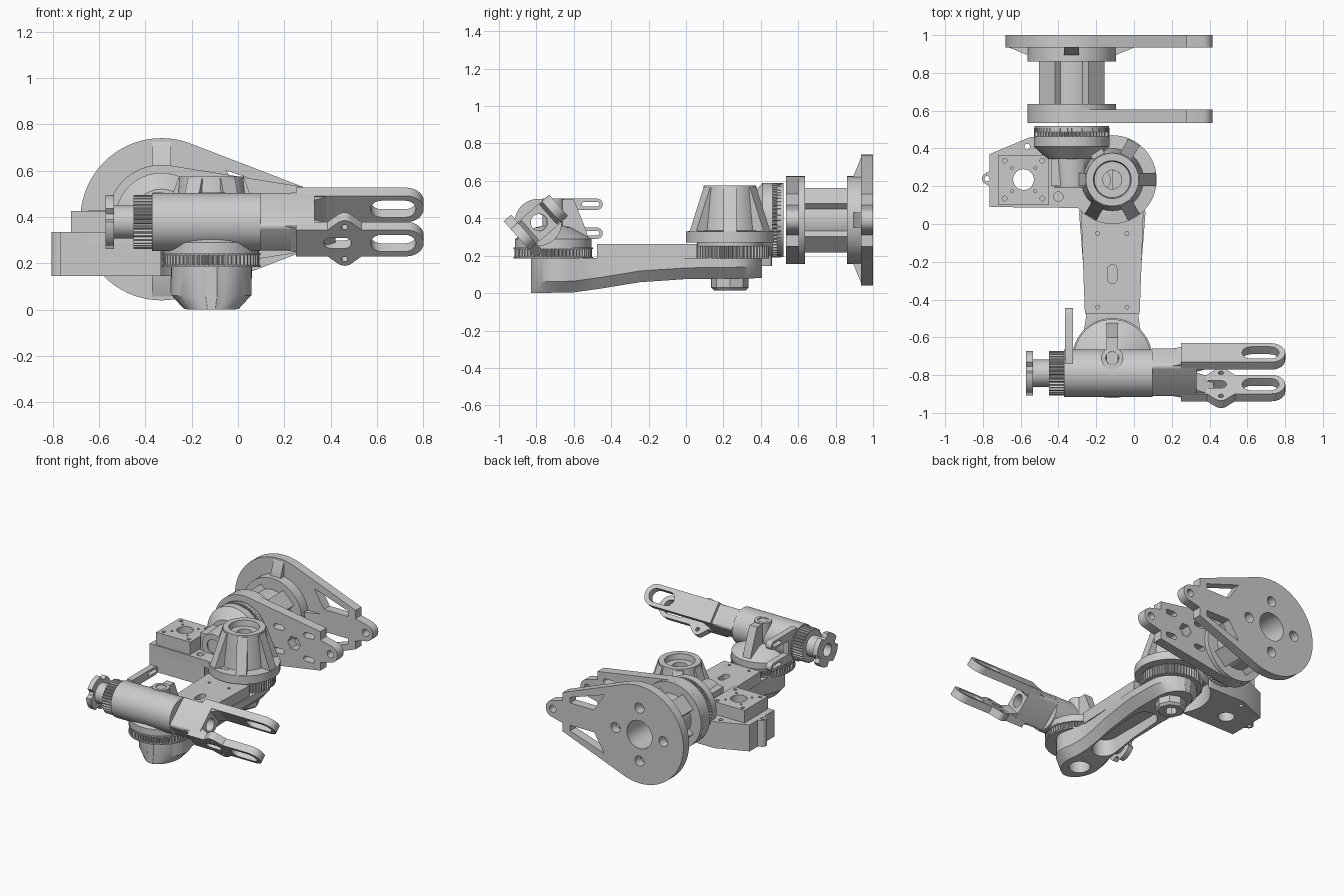
import bpy, bmesh
from math import pi, cos, sin, radians, sqrt
from mathutils import Matrix, Vector
from mathutils.geometry import tessellate_polygon, convex_hull_2d

if "Cube" in bpy.data.objects:
    bpy.data.objects.remove(bpy.data.objects["Cube"])

T, R = Matrix.Translation, Matrix.Rotation
UP = Matrix.Identity(4)
ALONG_X = Matrix(((0, 0, 1, 0), (1, 0, 0, 0), (0, 1, 0, 0), (0, 0, 0, 1)))    # profile in (y, z)
ALONG_Y = Matrix(((1, 0, 0, 0), (0, 0, 1, 0), (0, 1, 0, 0), (0, 0, 0, 1)))    # profile in (x, z)


# ---- helpers ----
def make(name, verts, faces, frame=UP):
    me = bpy.data.meshes.new(name)
    me.from_pydata([frame @ Vector(v) for v in verts], [], faces)
    bm = bmesh.new()
    bm.from_mesh(me)
    bmesh.ops.recalc_face_normals(bm, faces=bm.faces)
    bm.to_mesh(me)
    bm.free()
    ob = bpy.data.objects.new(name, me)
    bpy.context.collection.objects.link(ob)
    return ob


def circle(cx, cy, r, n=32):
    return [(cx + r * cos(2 * pi * i / n), cy + r * sin(2 * pi * i / n)) for i in range(n)]


def gear(cx, cy, r, teeth, depth=0.012):
    return [(cx + (r - depth * (i % 4 > 1)) * cos(pi * i / 2 / teeth),
             cy + (r - depth * (i % 4 > 1)) * sin(pi * i / 2 / teeth)) for i in range(4 * teeth)]


def hull(*groups):
    pts = [Vector(p) for g in groups for p in g]
    return [tuple(pts[i]) for i in convex_hull_2d(pts)]


def slot(cx, cy, dx, dy, r, n=20):
    return hull(circle(cx - dx, cy - dy, r, n), circle(cx + dx, cy + dy, r, n))


def rect(x0, y0, x1, y1):
    return [(x0, y0), (x1, y0), (x1, y1), (x0, y1)]


def plate(name, outer, z0, z1, frame=UP, holes=()):
    """Flat outline with holes, extruded between two heights of its frame."""
    loops = [outer, *holes]
    flat = [p for lp in loops for p in lp]
    n = len(flat)
    tris = tessellate_polygon([[Vector((x, y, 0)) for x, y in lp] for lp in loops])
    faces = [tuple(t) for t in tris] + [tuple(i + n for i in reversed(t)) for t in tris]
    s = 0
    for lp in loops:
        m = len(lp)
        faces += [(s + i, s + (i + 1) % m, s + (i + 1) % m + n, s + i + n) for i in range(m)]
        s += m
    return make(name, [(x, y, z0) for x, y in flat] + [(x, y, z1) for x, y in flat], faces, frame)


def lathe(name, prof, frame, n=48):
    """Closed (radius, height) profile turned about the frame's z axis."""
    m = len(prof)
    verts = [(r * cos(2 * pi * i / n), r * sin(2 * pi * i / n), z) for i in range(n) for r, z in prof]
    faces = [(i * m + j, i * m + (j + 1) % m, (i + 1) % n * m + (j + 1) % m, (i + 1) % n * m + j)
             for i in range(n) for j in range(m)]
    return make(name, verts, faces, frame)


def ribs(name, prof, half, frame, angles):
    """Radial ribs: (radius, height) profile repeated about the frame's z axis."""
    for a in angles:
        plate(name, prof, -half, half, frame @ R(radians(a), 4, 'Z') @ R(pi / 2, 4, 'X'))


def interp(tab, y):
    for (a, u), (b, v) in zip(tab, tab[1:]):
        if y <= b:
            return u + (v - u) * max(0, y - a) / (b - a)
    return tab[-1][1]


# ---- base bracket at the back ----
BX, BZ = -0.33, 0.39
tip = [(0.28, 0.53), (0.28, 0.25)]
tri = [(-0.05, 0.60), (0.22, 0.51), (0.22, 0.47), (0.03, 0.47)]
bolts = [circle(BX + 0.19 * cos(a), BZ + 0.19 * sin(a), 0.036, 20) for a in (0, pi / 2, pi, 1.5 * pi)]
plate("base_rear_plate", hull(circle(BX, BZ, 0.35, 72), tip), 0.935, 1.0, ALONG_Y,
      [circle(BX, BZ, 0.1), tri, [(x, 2 * BZ - z) for x, z in tri], *bolts])
plate("base_front_plate", hull(circle(BX, BZ, 0.235, 64), tip), 0.535, 0.605, ALONG_Y,
      [circle(BX, BZ, 0.09), circle(0.07, BZ, 0.05, 6),
       *[slot(0.07 + sx * 0.12, BZ + sz * 0.085, 0.025, 0, 0.018) for sx in (-1, 1) for sz in (-1, 1)]])
for nm, y0, y1 in (("rear", 0.935, 1.0), ("front", 0.535, 0.605)):
    plate(nm + "_hinge_lug", hull(circle(0.355, BZ, 0.06), rect(0.27, 0.31, 0.28, 0.47)), y0, y1, ALONG_Y,
          [circle(0.36, BZ, 0.026, 20)])
base = T((BX, 0, BZ)) @ ALONG_Y
lathe("base_hub", [(0.09, 0.535), (0.235, 0.535), (0.235, 0.635), (0.155, 0.635), (0.155, 0.86),
                   (0.235, 0.86), (0.235, 0.935), (0.1, 0.935)], base)
ribs("base_hub_rib", [(0.14, 0.63), (0.185, 0.63), (0.185, 0.865), (0.14, 0.865)], 0.06, base,
     (45, 135, 225, 315))
ribs("base_gusset", [(0.2, 0.94), (0.345, 0.94), (0.235, 0.895), (0.2, 0.895)], 0.04, base, (0, 90, 180, 270))

# ---- shoulder pulley and shoulder body ----
plate("shoulder_pulley", gear(BX, BZ, 0.2, 60), 0.46, 0.508, ALONG_Y, [circle(BX, BZ, 0.09)])
lathe("shoulder_pulley_rim", [(0.09, 0.506), (0.198, 0.506), (0.198, 0.54), (0.09, 0.54)],
      T((BX, -0.02, BZ)) @ ALONG_Y)
lathe("shoulder_flange", [(0.05, 0.19), (0.09, 0.19), (0.10, 0.345), (0.13, 0.345), (0.2, 0.41),
                          (0.2, 0.462), (0.05, 0.462)], base)
plate("shoulder_web", rect(-0.44, 0.2, -0.26, 0.42), 0.3, 0.46)
EX, EY = -0.115, 0.235
body_holes = [circle(-0.565, 0.41, 0.015, 16), circle(-0.585, EY, 0.055)]
arc = [(EX + 0.26 * cos(radians(a)), EY + 0.26 * sin(radians(a))) for a in range(213, 121, -7)]
left = [(-0.26, 0.46), (-0.55, 0.46), (-0.765, 0.37), (-0.765, 0.09)]
plate("shoulder_box", [(-0.36, 0.09)] + arc + left, 0.145, 0.285, UP, body_holes)
plate("shoulder_deck", [(-0.3, 0.085), (-0.2, 0.04), (EX, 0.05), (EX, 0.462)] + left[1:], 0.283, 0.335, UP,
      body_holes + [circle(-0.4, 0.145, 0.025, 20), circle(EX - 0.06, EY, 0.05)])
plate("side_lug", hull(circle(-0.775, 0.24, 0.03), rect(-0.765, 0.2, -0.76, 0.28)), 0.145, 0.335, UP,
      [circle(-0.778, 0.24, 0.014, 16)])
corner = [(sx, sy) for sx in (-1, 1) for sy in (-1, 1)]
plate("motor_mount", rect(-0.72, 0.1, -0.45, 0.365), 0.33, 0.425, UP,
      [circle(-0.585, EY, 0.055)] + [circle(-0.585 + a * d, EY + b * d, r, 12)
                                     for a, b in corner for d, r in ((0.1, 0.013), (0.062, 0.008))])

# ---- elbow tower ----
elbow = T((EX, EY, 0))
lathe("elbow_tower", [(0.05, 0.27), (0.235, 0.27), (0.235, 0.33), (0.165, 0.335), (0.14, 0.575), (0.1, 0.575),
                      (0.095, 0.535), (0.05, 0.535)], elbow, 64)
ribs("elbow_rib", [(0.1, 0.32), (0.232, 0.32), (0.143, 0.565), (0.1, 0.565)], 0.035, elbow,
     (0, 60, 120, 180, 240, 300))
plate("elbow_pulley", gear(EX, EY + 0.005, 0.205, 60), 0.185, 0.252, UP, [circle(EX, EY, 0.05)])
lathe("elbow_spacer", [(0.05, 0.25), (0.175, 0.25), (0.175, 0.275), (0.05, 0.275)], elbow)
lathe("elbow_nut", [(0.045, 0.015), (0.085, 0.015), (0.1, 0.03), (0.1, 0.1), (0.045, 0.1)], elbow, 8)

# ---- forearm link: lofted cross sections along y ----
width = [(-0.66, 0.175), (-0.52, 0.14), (-0.4, 0.14), (0.05, 0.175), (0.24, 0.17)]
under = [(-0.83, 0.0), (-0.6, 0.004), (-0.45, 0.025), (-0.25, 0.058), (0, 0.075), (0.41, 0.08)]
ys = [-0.655 - 0.175 * cos(pi / 2 * i / 10) for i in range(10)]
ys += [-0.65 + 0.05 * i for i in range(18)] + [0.235 + 0.17 * sin(pi / 2 * i / 10) for i in range(1, 11)]
verts, faces = [], []
for k, y in enumerate(ys):
    h = interp(width, y)
    if y < -0.655:
        h = 0.175 * sqrt(max(0.02, 1 - ((y + 0.655) / 0.175) ** 2))
    if y > 0.235:
        h = 0.17 * sqrt(max(0.02, 1 - ((y - 0.235) / 0.17) ** 2))
    b = interp(under, y)
    verts += [(EX + x, y, z) for x, z in ((-h, 0.187), (-h, b + 0.06), (-h * 0.68, b),
                                          (h * 0.68, b), (h, b + 0.06), (h, 0.187))]
    if k:
        o = 6 * k
        faces += [(o + j - 6, o + (j + 1) % 6 - 6, o + (j + 1) % 6, o + j) for j in range(6)]
n = len(verts)
arm = make("forearm_link", verts, faces + [tuple(range(6)), tuple(range(n - 6, n))])
# pocket and bolt recesses underneath
for lp, top in ((slot(EX, -0.23, 0, 0.2, 0.085), 0.14), (circle(EX, -0.69, 0.07), 0.1)):
    cut = plate("pocket_cutter", lp, -0.1, top)
    mod = arm.modifiers.new("pocket", 'BOOLEAN')
    mod.operation, mod.solver, mod.object = 'DIFFERENCE', 'EXACT', cut
    cut.hide_render = True
    dg = bpy.context.evaluated_depsgraph_get()
    baked = bpy.data.meshes.new_from_object(arm.evaluated_get(dg))
    arm.modifiers.clear()
    arm.data = baked
    bpy.data.objects.remove(cut)
plate("forearm_cover", [(EX - 0.145, -0.475), (EX + 0.145, -0.475), (EX + 0.165, 0.06), (EX - 0.165, 0.06)],
      0.18, 0.262, UP, [slot(EX, -0.265, 0, 0.025, 0.025)] +
      [circle(EX + s * 0.078, y, 0.01, 12) for s in (-1, 1) for y in (-0.05, -0.44)])

# ---- wrist ----
WY, TY, TZ = -0.71, -0.79, 0.378
wrist = T((EX, WY, 0))
plate("wrist_pulley", gear(EX, WY, 0.207, 60), 0.192, 0.24)
for z in (0.184, 0.236):
    plate("wrist_pulley_rim", circle(EX, WY, 0.212, 48), z, z + 0.009)
lathe("wrist_base", [(0.02, 0.24), (0.205, 0.24), (0.205, 0.29), (0.1, 0.35), (0.058, 0.36), (0.058, 0.505),
                     (0.035, 0.505), (0.03, 0.48), (0.02, 0.48)], wrist)
plate("wrist_rib", [(-0.75, 0.28), (-0.52, 0.28), (-0.535, 0.34), (-0.6, 0.5), (-0.75, 0.5)],
      EX - 0.03, EX + 0.03, ALONG_X)
bore = [circle(TY, TZ, 0.045)]
plate("wrist_tube", circle(TY, TZ, 0.126, 56), -0.37, 0.098, ALONG_X, bore)
plate("wrist_bracket", rect(-0.74, 0.29, -0.64, 0.505), -0.366, -0.322, ALONG_X)
for z in (0.32, 0.475):
    plate("bracket_prong", hull(rect(-0.68, z - 0.03, -0.64, z + 0.03), circle(-0.475, z, 0.03, 24)),
          -0.366, -0.322, ALONG_X, [slot(-0.51, z, 0.035, 0, 0.012)])
plate("roll_pulley", gear(TY, TZ, 0.117, 36, 0.01), -0.45, -0.37, ALONG_X, bore)
plate("roll_shaft", circle(TY, TZ, 0.072), -0.54, -0.44, ALONG_X, bore)
knob = [(TY + r * cos(a), TZ + r * sin(a)) for a, r in
        ((2 * pi * i / 48, 0.117 if i % 12 < 9 else 0.09) for i in range(48))]
plate("roll_knob", knob, -0.572, -0.535, ALONG_X, bore)

# ---- gripper, rolled about the x axis ----
G = T((0, TY + 0.005, TZ)) @ R(radians(-48.6), 4, 'X')
section = hull(*[circle(a * 0.055, b * 0.09, 0.022, 16) for a, b in corner])
plate("gripper_block", section, 0.095, 0.33, G @ ALONG_X, [circle(0, 0, 0.045)])
finger = hull(circle(0.725, 0, 0.076, 36), rect(0.25, -0.076, 0.3, 0.076))
window = slot(0.67, 0, 0.05, 0, 0.048)
plate("upper_finger", finger, 0.085, 0.138, G, [window])
plate("lower_finger", finger, -0.138, -0.085, G, [window, slot(0.43, 0, 0.03, 0, 0.03)])
for s in (-1, 1):
    plate("finger_ear", hull(circle(0.46, s * 0.09, 0.04, 24), rect(0.38, s * 0.06, 0.54, s * 0.07)),
          -0.138, -0.085, G, [circle(0.46, s * 0.092, 0.014, 16)])
    # tapered cheek easing the block out into each finger
    plate("finger_cheek", [(0.2, s * 0.105), (0.34, s * 0.138), (0.42, s * 0.1), (0.32, s * 0.06)],
          -0.07, 0.07, G @ R(pi / 2, 4, 'X') if s else G)

# ---- shading ----
bpy.ops.object.select_all(action='DESELECT')
for ob in bpy.context.collection.objects:
    ob.select_set(True)
    bpy.context.view_layer.objects.active = ob
bpy.ops.object.shade_smooth_by_angle(angle=radians(30))
